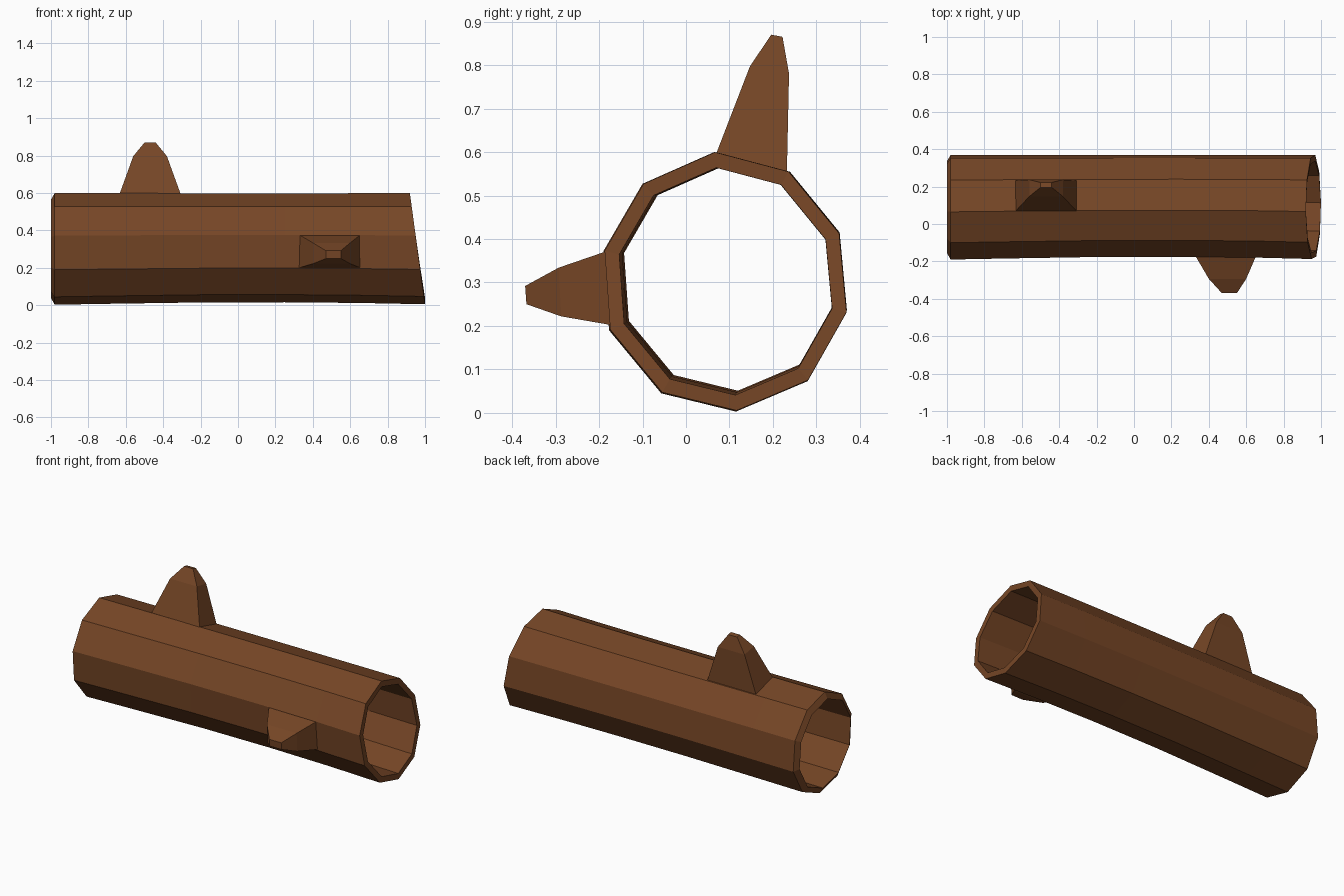
import bpy, bmesh

if "Cube" in bpy.data.objects:
    bpy.data.objects.remove(bpy.data.objects["Cube"])

bark = bpy.data.materials.new("brown bark")
bark.diffuse_color = (0.18, 0.061, 0.019, 1)
bark.use_nodes = True
bark.node_tree.nodes["Principled BSDF"].inputs["Base Color"].default_value = bark.diffuse_color


def make(name, rings, wrap=False, caps=False):
    """Skin a list of equal-length vertex rings into a flat-shaded object."""
    bm = bmesh.new()
    vs = [[bm.verts.new(p) for p in r] for r in rings]
    n = len(rings[0])
    pairs = list(zip(vs, vs[1:])) + ([(vs[-1], vs[0])] if wrap else [])
    for a, b in pairs:
        for i in range(n):
            j = (i + 1) % n
            bm.faces.new((a[i], a[j], b[j], b[i]))
    if caps:
        bm.faces.new(vs[0])
        bm.faces.new(vs[-1])
    bmesh.ops.recalc_face_normals(bm, faces=bm.faces)
    me = bpy.data.meshes.new(name)
    bm.to_mesh(me)
    bm.free()
    me.materials.append(bark)
    ob = bpy.data.objects.new(name, me)
    bpy.context.collection.objects.link(ob)
    return ob


# Hollow log: ten-sided (y, z) section swept along x with a slight bend
section = [(0.065, 0.6), (0.235, 0.555), (0.352, 0.412), (0.369, 0.23), (0.28, 0.073),
           (0.115, 0.003), (-0.057, 0.045), (-0.177, 0.19), (-0.19, 0.372), (-0.1, 0.527)]
CY, CZ = 0.091, 0.301
stations = [-0.98, -0.7, -0.2, 0.25, 0.65, 1.0]


def ring(x, scale, lip=0.0):
    bend = max(0.0, 1 - abs(x - 0.1) ** 2)
    s = scale * (1 - 0.025 * bend)
    pts = []
    for y, z in section:
        # the right end is cut on a slant
        px = x - 0.135 * z if x == 1.0 else x + lip
        pts.append((px, CY + (y - CY) * s + 0.008 * bend,
                    CZ + (z - CZ) * s + 0.006 * bend))
    return pts


outer = [ring(x, 1.0) for x in stations]
inner = [ring(x, 0.88, -0.02 if x < -0.9 else 0) for x in reversed(stations)]
make("hollow_log", outer + inner, wrap=True)


# Branch stubs: rings given as x range plus two (y, z) edge points
def stub(name, levels):
    rings = [[(x0, *a), (x1, *a), (x1, *b), (x0, *b)] for x0, x1, a, b in levels]
    make(name, rings, caps=True)


stub("top_branch_stub", [
    (-0.635, -0.305, (0.067, 0.59), (0.232, 0.55)),
    (-0.56, -0.38, (0.147, 0.797), (0.237, 0.78)),
    (-0.5, -0.44, (0.196, 0.87), (0.222, 0.865))])
stub("front_branch_stub", [
    (0.325, 0.655, (-0.165, 0.378), (-0.16, 0.2)),
    (0.4, 0.6, (-0.293, 0.334), (-0.287, 0.222)),
    (0.47, 0.55, (-0.37, 0.292), (-0.367, 0.25))])
